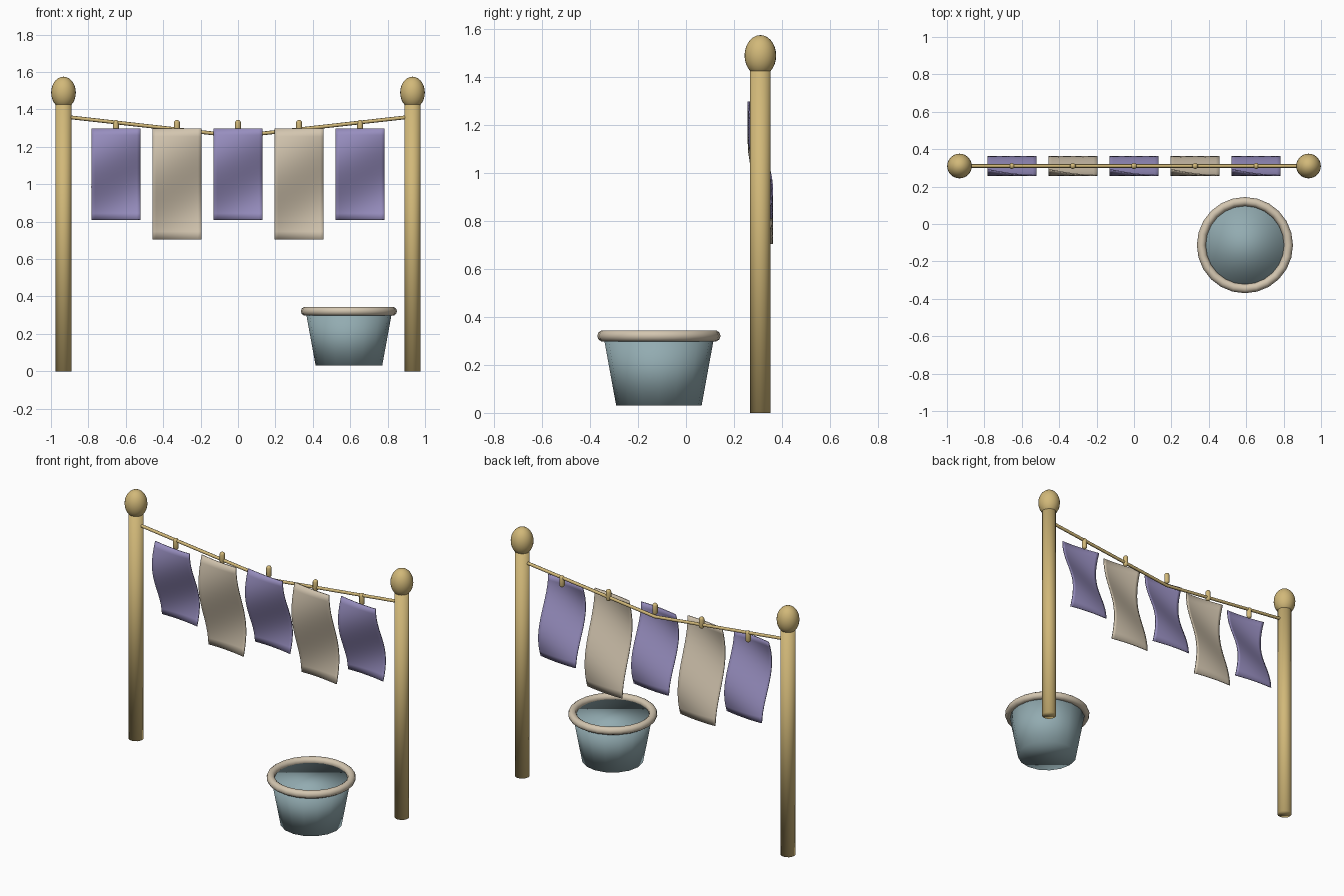
import bpy, bmesh, math

cube = bpy.data.objects.get("Cube")
if cube:
    bpy.data.objects.remove(cube, do_unlink=True)


def material(name, rgb):
    m = bpy.data.materials.new(name)
    m.use_nodes = True
    m.diffuse_color = (*rgb, 1)
    m.node_tree.nodes["Principled BSDF"].inputs["Base Color"].default_value = (*rgb, 1)
    return m


wood = material("pale wood", (0.64, 0.48, 0.19))
linen = material("cream linen", (0.65, 0.56, 0.43))
lilac = material("lilac cloth", (0.31, 0.27, 0.52))
teal = material("dusty teal", (0.29, 0.41, 0.44))

LINE_Y = 0.31
POST_X = 0.933


def finish(obj, name, mat):
    obj.name = name
    obj.data.materials.append(mat)
    for p in obj.data.polygons:
        p.use_smooth = True
    return obj


def tapered(name, mat, x, y, z0, z1, r0, r1, sides):
    bpy.ops.mesh.primitive_cone_add(vertices=sides, radius1=r0, radius2=r1, depth=z1 - z0,
                                    location=(x, y, (z0 + z1) / 2))
    return finish(bpy.context.object, name, mat)


# Posts with egg-shaped finials
for side, sx in (("left", 1), ("right", -1)):
    x = sx * POST_X
    tapered(side + "_post", wood, x, LINE_Y, 0, 1.45, 0.043, 0.043, 16)
    bpy.ops.mesh.primitive_uv_sphere_add(segments=24, ring_count=14, radius=1,
                                         location=(x, LINE_Y, 1.49))
    finial = finish(bpy.context.object, side + "_finial", wood)
    finial.scale = (0.066, 0.066, 0.085)

# Rope sagging to the middle
curve = bpy.data.curves.new("rope", "CURVE")
curve.dimensions = "3D"
curve.bevel_depth = 0.01
curve.bevel_resolution = 2
spline = curve.splines.new("POLY")
spline.points.add(2)
for point, (x, z) in zip(spline.points, ((-POST_X, 1.362), (0, 1.257), (POST_X, 1.362))):
    point.co = (x, LINE_Y, z, 1)
curve.materials.append(wood)
bpy.context.collection.objects.link(bpy.data.objects.new("rope", curve))


def cloth(name, mat, cx, top, bottom, width=0.262, steps=14):
    """Hanging sheet with a ripple whose phase shifts across its width."""
    bm = bmesh.new()
    bmesh.ops.create_grid(bm, x_segments=steps, y_segments=steps, size=0.5)
    for v in bm.verts:
        u, t = v.co.x, 0.5 - v.co.y
        phase = math.tau * 0.67 * t - 1.2 * (0.5 - u)
        v.co = (cx + u * width, LINE_Y - 0.05 * math.cos(phase), top + (bottom - top) * t)
    mesh = bpy.data.meshes.new(name)
    bm.to_mesh(mesh)
    bm.free()
    obj = bpy.data.objects.new(name, mesh)
    bpy.context.collection.objects.link(obj)
    finish(obj, name, mat)
    thick = obj.modifiers.new("thickness", "SOLIDIFY")
    thick.thickness = 0.006
    thick.offset = 0


def peg(name, cx):
    """Upright capsule: a sphere with its halves pulled apart."""
    bpy.ops.mesh.primitive_uv_sphere_add(segments=12, ring_count=9, radius=0.016,
                                         location=(cx, LINE_Y, 1.307))
    obj = finish(bpy.context.object, name, wood)
    for v in obj.data.vertices:
        v.co.z += math.copysign(0.021, v.co.z)


# Washing and pegs
for i in range(5):
    cx = (i - 2) * 0.3265
    long_sheet = i % 2 == 1
    cloth(f"cloth_{i + 1}", linen if long_sheet else lilac, cx, 1.298, 0.705 if long_sheet else 0.81)
    peg(f"peg_{i + 1}", cx)

# Basket with rolled rim
BX, BY = 0.593, -0.113
tapered("basket", teal, BX, BY, 0.03, 0.315, 0.178, 0.23, 16)
bpy.ops.mesh.primitive_torus_add(major_segments=24, minor_segments=10, major_radius=0.233,
                                 minor_radius=0.024, location=(BX, BY, 0.321))
finish(bpy.context.object, "basket_rim", linen)
